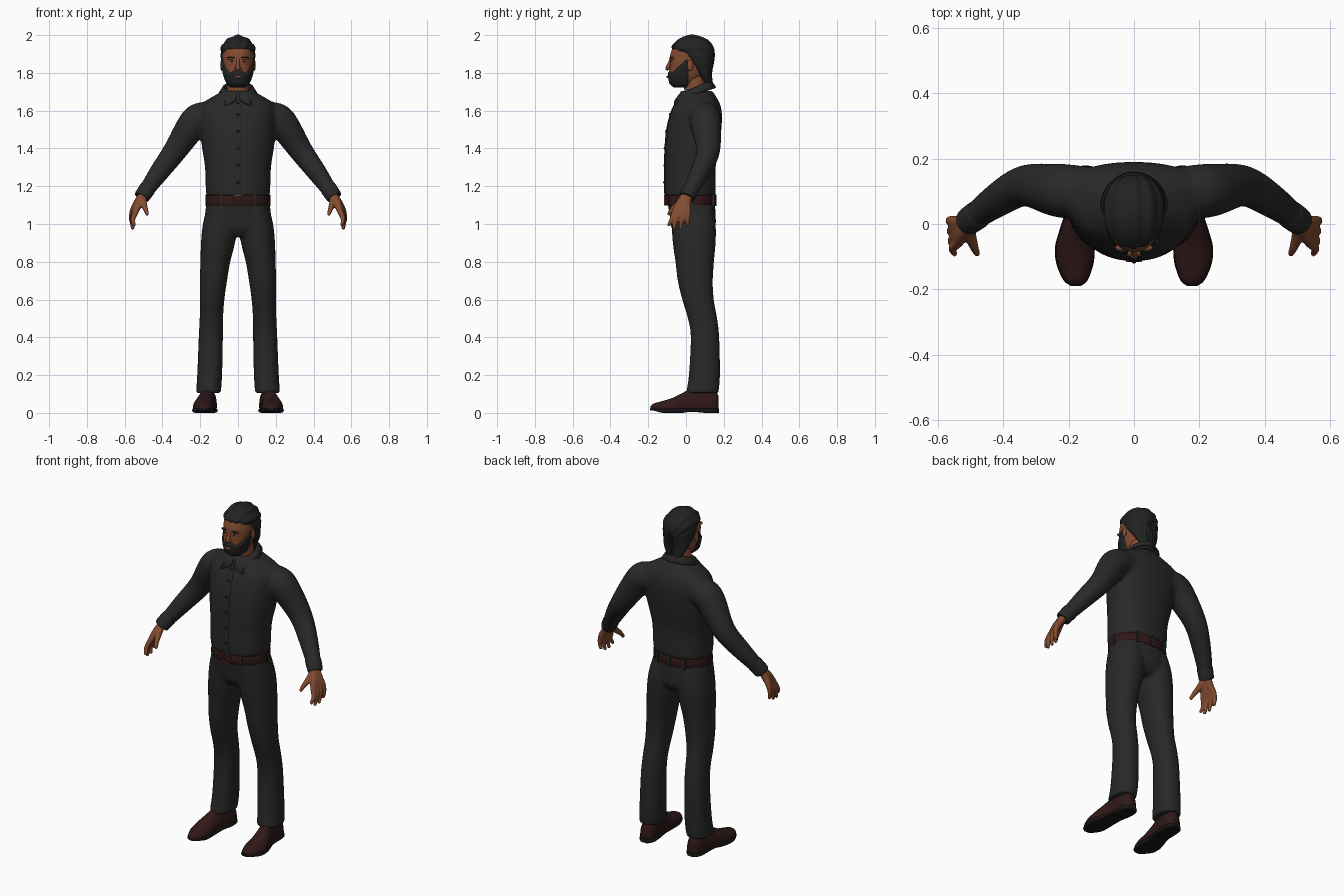
import bpy, bmesh, math
from mathutils import Vector, Matrix

if "Cube" in bpy.data.objects:
    bpy.data.objects.remove(bpy.data.objects["Cube"])


def material(name, rgb):
    m = bpy.data.materials.new(name)
    m.diffuse_color = (*rgb, 1)
    m.use_nodes = True
    m.node_tree.nodes["Principled BSDF"].inputs["Base Color"].default_value = m.diffuse_color
    return m


SHIRT = material("charcoal shirt", (0.022, 0.022, 0.022))
TROUSER = material("charcoal trousers", (0.021, 0.021, 0.022))
HAIR = material("black hair", (0.015, 0.016, 0.016))
SKIN = material("brown skin", (0.23, 0.072, 0.03))
LEATHER = material("dark red leather", (0.03, 0.009, 0.009))
SOLE = material("black sole", (0.009, 0.009, 0.009))
BUCKLE = material("copper buckle", (0.16, 0.05, 0.02))
EYE = material("eye white", (0.35, 0.28, 0.24))


def spline(rows, sub):
    """Catmull-Rom interpolation of every column."""
    out = []
    for i in range(len(rows) - 1):
        p = [rows[max(i - 1, 0)], rows[i], rows[i + 1], rows[min(i + 2, len(rows) - 1)]]
        for k in range(sub):
            t = k / sub
            out.append([0.5 * (2 * b + (c - a) * t + (2 * a - 5 * b + 4 * c - d) * t * t
                               + (3 * b - a - 3 * c + d) * t ** 3) for a, b, c, d in zip(*p)])
    return out + [list(rows[-1])]


def skin_rings(bm, rings):
    vs = [[bm.verts.new(p) for p in r] for r in rings]
    n = len(vs[0])
    for a, b in zip(vs, vs[1:]):
        for j in range(n):
            bm.faces.new((a[j], a[(j + 1) % n], b[(j + 1) % n], b[j]))
    bm.faces.new(vs[0])
    bm.faces.new(vs[-1])


def loft(bm, rows, n=32, sub=4, power=2.0, off=None, along_y=False):
    """Rows: height, centre x, half width, front, middle, back."""
    rings = []
    for z, cx, rx, yf, yc, yb in spline(rows, sub):
        ring = []
        for j in range(n):
            a = 2 * math.pi * j / n
            c, s = math.cos(a), math.sin(a)
            x = cx + rx * math.copysign(abs(c) ** (2 / power), c)
            y = yc + (yb - yc if s > 0 else yc - yf) * math.copysign(abs(s) ** (2 / power), s)
            p = Vector((x, z, y)) if along_y else Vector((x, y, z))
            ring.append(p + off(p, Vector((cx, yc, z))) if off else p)
        rings.append(ring)
    skin_rings(bm, rings)


def tube(bm, rows, n=16, sub=4):
    """Rows: x, y, z, radius."""
    pts = spline(rows, sub)
    rings = []
    for i, p in enumerate(pts):
        t = Vector(pts[min(i + 1, len(pts) - 1)][:3]) - Vector(pts[max(i - 1, 0)][:3])
        u = t.cross(Vector((0.3, 1, 0.1))).normalized()
        v = t.cross(u).normalized()
        rings.append([Vector(p[:3]) + p[3] * (u * math.cos(2 * math.pi * j / n)
                      + v * math.sin(2 * math.pi * j / n)) for j in range(n)])
    skin_rings(bm, rings)


def ball(bm, c, r):
    bmesh.ops.create_uvsphere(bm, u_segments=16, v_segments=10, radius=1,
                              matrix=Matrix.Translation(c) @ Matrix.Diagonal((*r, 1)))


def box(bm, c, size):
    bmesh.ops.create_cube(bm, size=1, matrix=Matrix.Translation(c) @ Matrix.Diagonal((*size, 1)))


def mirror(bm):
    g = bmesh.ops.duplicate(bm, geom=bm.verts[:] + bm.edges[:] + bm.faces[:])["geom"]
    for v in g:
        if isinstance(v, bmesh.types.BMVert):
            v.co.x *= -1


def finish(bm, name, mat, voxel=0, smooth=4, thick=0):
    bmesh.ops.recalc_face_normals(bm, faces=bm.faces[:])
    me = bpy.data.meshes.new(name)
    bm.to_mesh(me)
    bm.free()
    me.materials.append(mat)
    ob = bpy.data.objects.new(name, me)
    bpy.context.collection.objects.link(ob)
    bpy.ops.object.select_all(action='DESELECT')
    ob.select_set(True)
    bpy.context.view_layer.objects.active = ob
    bpy.ops.object.shade_smooth_by_angle(angle=math.radians(50))
    if thick:
        m = ob.modifiers.new("thickness", 'SOLIDIFY')
        m.thickness, m.offset = thick, 0
    if voxel:
        m = ob.modifiers.new("blend", 'REMESH')
        m.mode, m.voxel_size, m.use_smooth_shade = 'VOXEL', voxel, True
        m = ob.modifiers.new("soften", 'SMOOTH')
        m.factor, m.iterations = 0.5, smooth
    return ob


# Shirt: torso and sleeves blended together
torso = [(1.145, 0, .163, -.106, .03, .152), (1.17, 0, .17, -.113, .03, .158), (1.3, 0, .175, -.113, .04, .157),
         (1.4, 0, .19, -.111, .06, .172), (1.5, 0, .203, -.102, .08, .187), (1.58, 0, .213, -.083, .10, .19),
         (1.63, 0, .20, -.062, .10, .182), (1.665, 0, .15, -.043, .09, .165), (1.705, 0, .08, -.03, .06, .14)]
bm = bmesh.new()
tube(bm, [(.13, .10, 1.57, .075), (.2, .10, 1.56, .083), (.245, .105, 1.52, .08), (.335, .117, 1.385, .063),
          (.42, .072, 1.27, .052), (.5, .013, 1.157, .038)], n=24)
mirror(bm)
loft(bm, torso, power=2.2)
finish(bm, "shirt", SHIRT, voxel=0.009, smooth=6)

# Shirt details: cuffs, button strip, buttons, folded collar
bm = bmesh.new()
tube(bm, [(.474, .033, 1.193, .041), (.48, .028, 1.186, .044), (.507, .008, 1.147, .042), (.511, .005, 1.141, .037)], n=24)
mirror(bm)
finish(bm, "cuffs", SHIRT)

bm = bmesh.new()
loft(bm, [(z, 0, .017, yf - .003, yf + .01, yf + .02) for z, _, _, yf, _, _ in torso[:8]], n=16, power=5)
finish(bm, "button_strip", SHIRT)

bm = bmesh.new()
fronts = spline(torso, 12)
for z in (1.22, 1.31, 1.40, 1.49, 1.58, 1.64):
    yf = min(fronts, key=lambda r: abs(r[0] - z))[3]
    ball(bm, (0, yf - .003, z), (.007, .004, .007))
finish(bm, "buttons", SOLE)

bm = bmesh.new()
grid = []
for i in range(61):
    a = 0.1 + (2 * math.pi - 0.2) * i / 60
    u = min(a, 2 * math.pi - a)
    s, c = math.sin(a), math.cos(a)
    top = 1.688 + .068 * (1 - math.cos(u)) / 2
    point = max(0, 1 - abs(u - .62) / .5)
    flare = .022 + .022 * point
    grid.append([bm.verts.new(p) for p in (
        (.068 * s, .05 - .072 * c, top - .04), (.073 * s, .05 - .078 * c, top),
        (.08 * s, .05 - .085 * c, top - .004),
        ((.078 + flare) * s, .05 - (.085 + flare) * c, top - .035 - .035 * point))])
for p, q in zip(grid, grid[1:]):
    for k in range(3):
        bm.faces.new((p[k], q[k], q[k + 1], p[k + 1]))
finish(bm, "collar", SHIRT, thick=0.008)

# Trousers: legs and hips blended together
bm = bmesh.new()
loft(bm, [(.105, .157, .066, 0, .09, .172), (.2, .15, .066, .015, .1, .18), (.4, .144, .064, .025, .1, .176),
          (.5, .141, .062, .01, .09, .165), (.6, .137, .065, -.02, .06, .147), (.7, .13, .072, -.044, .05, .142),
          (.8, .12, .079, -.056, .045, .148), (.9, .106, .09, -.07, .045, .157), (1.0, .094, .092, -.077, .04, .157),
          (1.1, .085, .075, -.085, .03, .14)], power=2.2)
mirror(bm)
loft(bm, [(.935, 0, .09, -.045, .045, .125), (.98, 0, .165, -.077, .04, .155), (1.05, 0, .175, -.087, .035, .157),
          (1.13, 0, .163, -.101, .03, .151)], power=2.2)
finish(bm, "trousers", TROUSER, voxel=0.009, smooth=6)

# Belt with loops and buckle
bm = bmesh.new()
loft(bm, [(1.098, 0, .166, -.107, .03, .156), (1.102, 0, .168, -.109, .03, .158), (1.148, 0, .167, -.109, .03, .157),
          (1.152, 0, .165, -.107, .03, .155)], n=48, sub=1, power=2.2)
finish(bm, "belt", LEATHER)
bm = bmesh.new()
for x, y in ((.085, -.086), (.166, .03), (.09, .142)):
    box(bm, (x, y, 1.125), (.014, .016, .062))
mirror(bm)
box(bm, (0, .156, 1.125), (.014, .012, .062))
finish(bm, "belt_loops", TROUSER)
bm = bmesh.new()
for s in (-1, 1):
    box(bm, (.021 * s, -.112, 1.125), (.007, .01, .056))
    box(bm, (0, -.112, 1.125 + .0245 * s), (.049, .01, .007))
box(bm, (.006, -.113, 1.125), (.028, .008, .006))
finish(bm, "belt_buckle", BUCKLE)

# Shoes and soles, lofted from toe to heel
shoe = [(-.187, .178, .012, .02, .028, .036), (-.17, .179, .034, .014, .025, .05), (-.12, .181, .054, .01, .025, .064),
        (-.07, .181, .058, .01, .025, .08), (-.02, .175, .051, .01, .03, .105), (.03, .165, .046, .01, .03, .128),
        (.1, .158, .046, .01, .03, .132), (.15, .156, .042, .01, .03, .12), (.172, .156, .024, .012, .03, .09)]
bm = bmesh.new()
loft(bm, shoe, n=24, power=2.2, along_y=True)
mirror(bm)
finish(bm, "shoes", LEATHER)
bm = bmesh.new()
loft(bm, [(y * 1.015, cx, rx + .003, .012 if y < -.15 else (.006 if -.02 < y < .05 else 0), .014, .024)
          for y, cx, rx, *_ in shoe], n=24, power=4, along_y=True)
mirror(bm)
finish(bm, "soles", SOLE)

# Hands: fingers and thumb running back to the wrist
bm = bmesh.new()
for k, (ky, ty, tz, tx) in enumerate([(-.058, -.093, .99, .548), (-.036, -.066, .972, .556),
                                      (-.013, -.03, .974, .558), (.01, .008, .992, .558)]):
    kx = .536 + .006 * k
    tube(bm, [(.503, .018 - .006 * (3 - k), 1.16, .02), (.525 + .003 * k, ky * .55, 1.11, .021), (kx + .004, ky, 1.068, .016),
              (.556 + .003 * k, (ky + ty) / 2, 1.025, .0125), (tx, ty, tz, .009)], n=12)
tube(bm, [(.505, -.008, 1.14, .02), (.5, -.04, 1.108, .018), (.488, -.075, 1.075, .013), (.479, -.094, 1.047, .009)], n=12)
mirror(bm)
finish(bm, "hands", SKIN, voxel=0.005, smooth=3)

# Head, neck, nose and ears
head = [(1.722, 0, .03, -.055, -.02, .02), (1.74, 0, .05, -.077, -.02, .05), (1.77, 0, .065, -.086, 0, .08),
        (1.80, 0, .074, -.087, .01, .1), (1.84, 0, .08, -.085, .02, .115), (1.87, 0, .082, -.086, .025, .125),
        (1.90, 0, .082, -.082, .03, .128), (1.94, 0, .077, -.066, .03, .12), (1.97, 0, .058, -.033, .03, .1),
        (1.985, 0, .03, 0, .03, .07)]
bm = bmesh.new()
loft(bm, head, n=48, power=2.15)
tube(bm, [(0, .06, 1.64, .066), (0, .052, 1.7, .06), (0, .04, 1.79, .056)], n=24)
tube(bm, [(0, -.078, 1.878, .008), (0, -.088, 1.85, .009), (0, -.097, 1.826, .012), (0, -.092, 1.816, .009)], n=12)
for s in (-1, 1):
    ball(bm, (.011 * s, -.09, 1.822), (.009, .01, .008))
    ball(bm, (.086 * s, .022, 1.84), (.008, .016, .03))
    ball(bm, (.034 * s, -.073, 1.878), (.024, .012, .008))
ball(bm, (0, -.096, 1.779), (.022, .007, .007))
finish(bm, "head", SKIN)


# Beard: jaw surface pushed out below the cheek line
def beard_push(p, c):
    line = 1.802 + .068 * min(max((p.y + .07) / .07, 0), 1) + (.01 if abs(p.x) < .03 and p.y < -.06 else 0)
    s = min(line - p.z, .012 - p.y)
    out = (p - c).normalized()
    return out * min(max(s * .7, -.006), .008)


bm = bmesh.new()
loft(bm, head[:7], n=96, sub=8, power=2.15, off=beard_push)
finish(bm, "beard", HAIR)


# Hair: swept-back cap with strand grooves
def strands(p, c):
    g = math.cos(16 * math.atan2(p.x, max(p.z - 1.85, .03)))
    out = (p - Vector((0, .04, min(p.z, 1.87)))).normalized()
    return out * (.0025 * g - .002)


bm = bmesh.new()
loft(bm, [(1.745, 0, .05, .1, .115, .142), (1.78, 0, .068, .075, .1, .138), (1.81, 0, .078, .05, .09, .139),
          (1.84, 0, .087, .03, .065, .145), (1.87, 0, .091, .005, .055, .15), (1.90, 0, .094, -.04, .05, .152),
          (1.935, 0, .092, -.076, .04, .146), (1.97, 0, .07, -.05, .035, .122), (1.99, 0, .042, -.018, .03, .085),
          (2.002, 0, .01, .02, .03, .042)], n=96, sub=6, power=2.1, off=strands)
finish(bm, "hair", HAIR)

# Eyes, pupils and brows
for name, mat, c, r in (("eyes", EYE, (.032, -.077, 1.862), (.011, .004, .005)),
                        ("pupils", SOLE, (.032, -.0795, 1.862), (.005, .003, .005)),
                        ("brows", HAIR, (.034, -.08, 1.881), (.021, .007, .004))):
    bm = bmesh.new()
    ball(bm, c, r)
    mirror(bm)
    finish(bm, name, mat)
